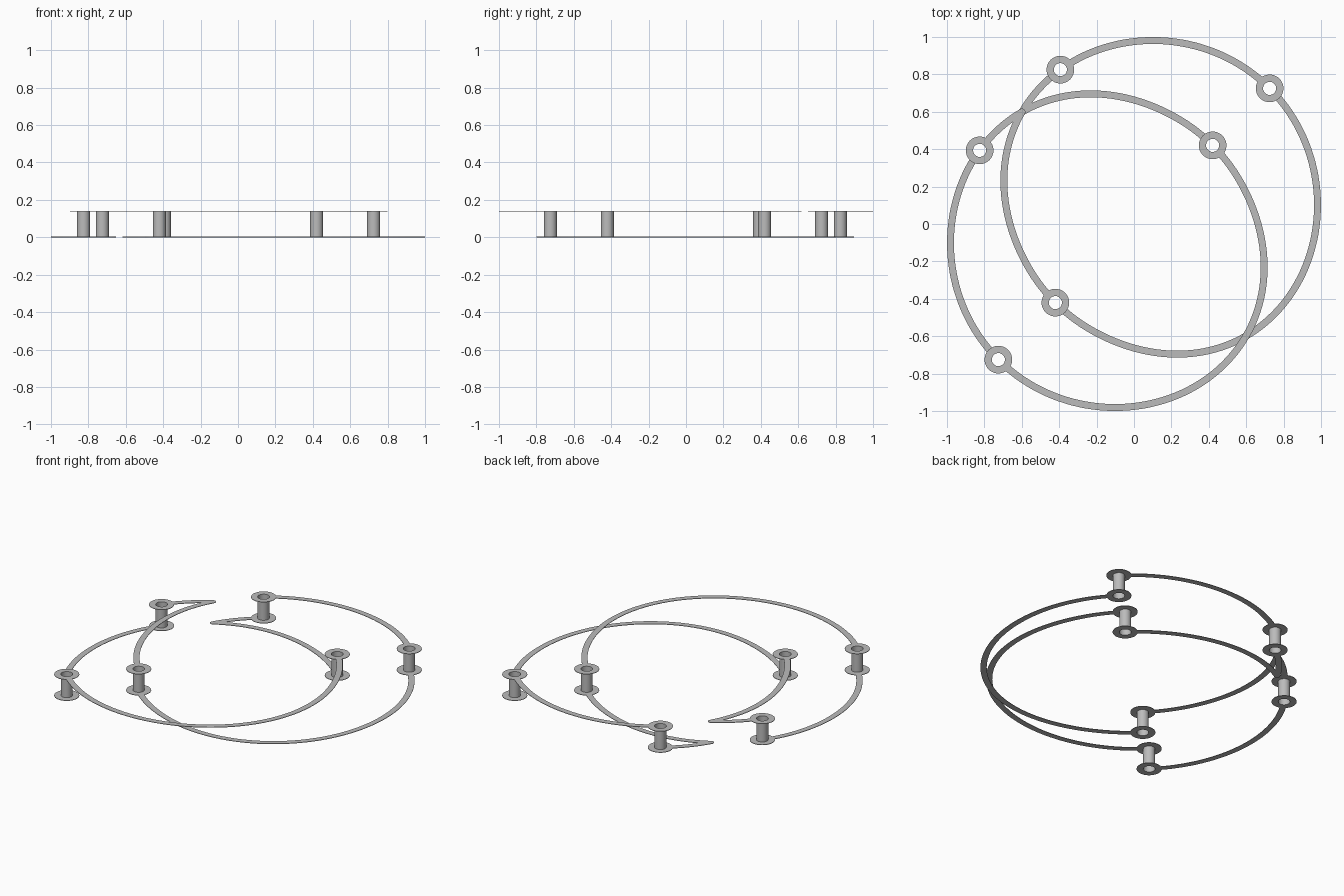
import bpy, bmesh, math

if "Cube" in bpy.data.objects:
    bpy.data.objects.remove(bpy.data.objects["Cube"], do_unlink=True)

HALF_W = 0.0185              # half width of a track
THICK = 0.003
LAYERS = {"lower": 0.0, "upper": 0.1375}
PAD_R, HOLE_R, HEIGHT = 0.074, 0.035, 0.14

metal = bpy.data.materials.new("grey_metal")
metal.use_nodes = True
grey = (0.5, 0.5, 0.5, 1)
metal.diffuse_color = grey
metal.node_tree.nodes["Principled BSDF"].inputs["Base Color"].default_value = grey


def finish(name, bm, solid):
    if solid:
        for f in bm.faces:
            f.normal_update()
            if f.normal.z < 0:
                f.normal_flip()
    mesh = bpy.data.meshes.new(name)
    bm.to_mesh(mesh)
    bm.free()
    mesh.materials.append(metal)
    obj = bpy.data.objects.new(name, mesh)
    bpy.context.scene.collection.objects.link(obj)
    if solid:
        mod = obj.modifiers.new("thickness", "SOLIDIFY")
        mod.thickness = THICK
        mod.offset = 1
    return obj


def radius(t):
    c, s = math.cos(t), math.sin(t)
    return 0.81 + 0.2155 * c + 0.037 * s ** 4 + 0.0107 * c * s * s


def point(t, mirrored):
    a = t + math.pi / 4
    x, y = radius(t) * math.cos(a), radius(t) * math.sin(a)
    return (-y, -x) if mirrored else (x, y)


def track(name, start, end, layer, mirrored, tip=None):
    """Flat ribbon along the loop; tip is the angle of a rounded free end."""
    start, end = math.radians(start), math.radians(end)
    trim = 0.055
    if tip != "start":
        start += trim / radius(start)
    if tip != "end":
        end -= trim / radius(end)
    z = LAYERS[layer]
    bm = bmesh.new()
    steps = max(8, int((end - start) * 28))
    prev = None
    for i in range(steps + 1):
        t = start + (end - start) * i / steps
        x, y = point(t, mirrored)
        xa, ya = point(t - 0.01, mirrored)
        xb, yb = point(t + 0.01, mirrored)
        d = math.hypot(xb - xa, yb - ya)
        nx, ny = -(yb - ya) / d * HALF_W, (xb - xa) / d * HALF_W
        pair = (bm.verts.new((x + nx, y + ny, z)), bm.verts.new((x - nx, y - ny, z)))
        if prev:
            bm.faces.new((prev[0], prev[1], pair[1], pair[0]))
        prev = pair
    if tip:
        x, y = point(start if tip == "start" else end, mirrored)
        cap = bmesh.ops.create_circle(bm, cap_ends=True, radius=HALF_W, segments=16)
        bmesh.ops.translate(bm, verts=cap["verts"], vec=(x, y, z))
    finish(name, bm, True)


def pad(name, x, y, z):
    bm = bmesh.new()
    n = 32
    rings = [[bm.verts.new((x + r * math.cos(math.tau * i / n),
                            y + r * math.sin(math.tau * i / n), z))
              for i in range(n)] for r in (HOLE_R, PAD_R)]
    inner, outer = rings
    for i in range(n):
        j = (i + 1) % n
        bm.faces.new((inner[i], outer[i], outer[j], inner[j]))
    finish(name, bm, True)


def barrel(name, x, y):
    bm = bmesh.new()
    made = bmesh.ops.create_cone(bm, cap_ends=False, segments=32, radius1=HOLE_R,
                                 radius2=HOLE_R, depth=HEIGHT)
    bmesh.ops.translate(bm, verts=made["verts"], vec=(x, y, HEIGHT / 2))
    for f in bm.faces:
        f.smooth = True
    finish(name, bm, False)


# Loop pieces: name, start angle, end angle, layer, free tip
PIECES = [
    ("outer_arc", 0, 70.5, "upper", None),
    ("short_link", 70.5, 90, "lower", "end"),
    ("inner_arc", 90, 180, "upper", "start"),
    ("long_arc", 180, 360, "lower", None),
]
POSTS = {"outer": 0, "end": 70.5, "inner": 180}
SWAP = {"upper": "lower", "lower": "upper"}

# Second loop is the first turned over about the diagonal
for mirrored, side in ((False, "back"), (True, "front")):
    for name, a, b, layer, tip in PIECES:
        track(f"{side}_{name}", a, b, SWAP[layer] if mirrored else layer, mirrored, tip)
    for post, angle in POSTS.items():
        x, y = point(math.radians(angle), mirrored)
        barrel(f"{side}_{post}_barrel", x, y)
        for layer, z in LAYERS.items():
            pad(f"{side}_{post}_{layer}_pad", x, y, z)
